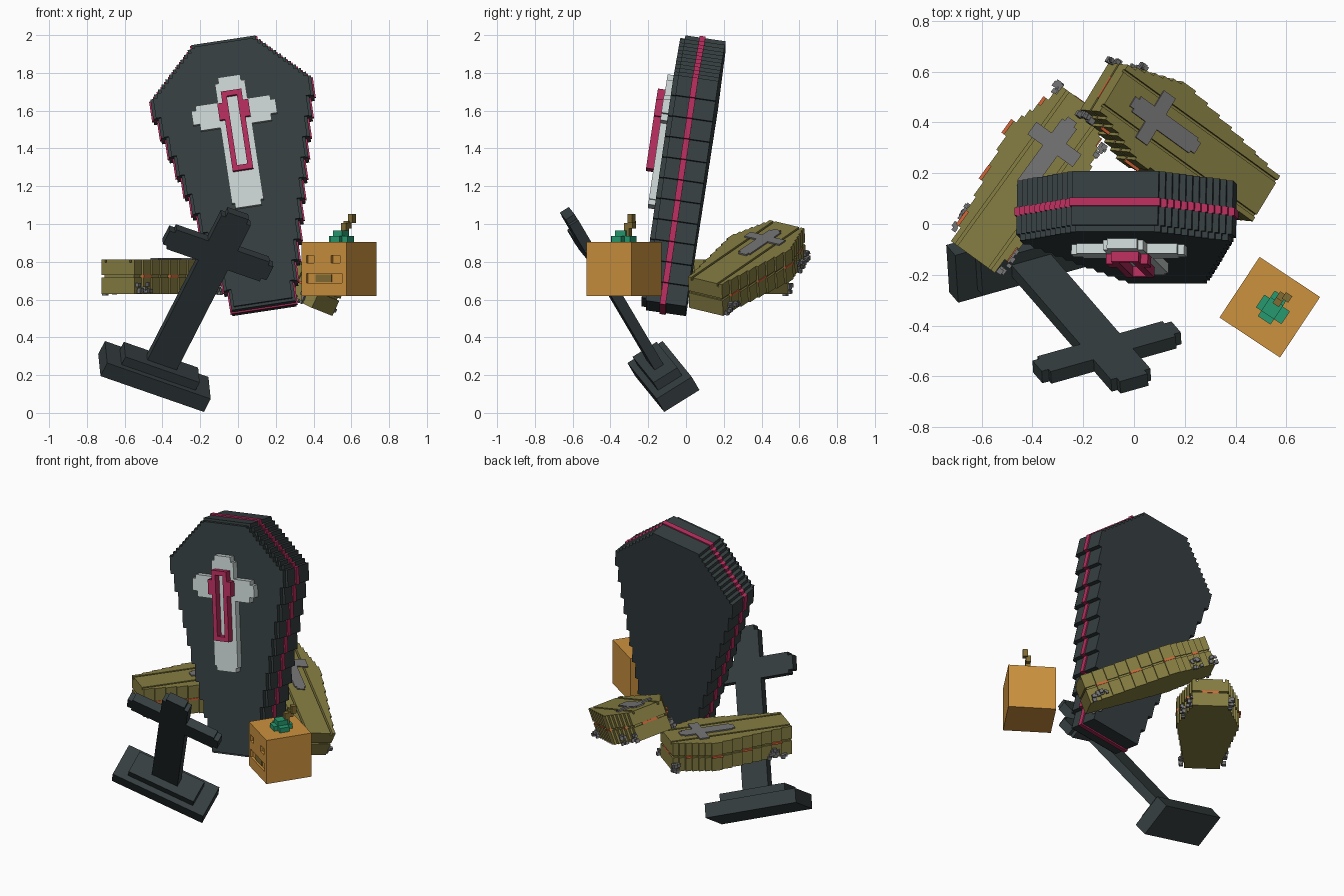
import bpy, bmesh, math, random
from mathutils import Vector, Matrix

if "Cube" in bpy.data.objects:
    bpy.data.objects.remove(bpy.data.objects["Cube"])

random.seed(4)


def material(name, r, g, b):
    lin = [((c / 255 + 0.055) / 1.055) ** 2.4 for c in (r, g, b)]
    m = bpy.data.materials.new(name)
    m.diffuse_color = (*lin, 1)
    m.use_nodes = True
    m.node_tree.nodes["Principled BSDF"].inputs["Base Color"].default_value = m.diffuse_color
    return m


DARK = material("charcoal", 53, 62, 64)
PINK = material("crimson", 180, 45, 92)
PALE = material("pale_grey", 202, 213, 211)
GREY = material("web_grey", 118, 118, 118)
OLIVE = material("olive_wood", 134, 125, 66)
RUST = material("rust_orange", 214, 102, 56)
ORANGE = material("pumpkin_orange", 204, 145, 62)
GREEN = material("leaf_green", 38, 154, 112)
STEM = material("stem_brown", 128, 108, 52)


def frame(origin, u, w):
    """Local x = width w, y = length u, z = outward normal."""
    u = Vector(u).normalized()
    w = Vector(w)
    w = (w - u * w.dot(u)).normalized()
    m = Matrix((w, u, w.cross(u))).transposed().to_4x4()
    m.translation = Vector(origin)
    return m


def finish(name, bm, mat, M):
    bmesh.ops.recalc_face_normals(bm, faces=bm.faces)
    me = bpy.data.meshes.new(name)
    bm.to_mesh(me)
    bm.free()
    me.materials.append(mat)
    ob = bpy.data.objects.new(name, me)
    ob.matrix_world = M
    bpy.context.collection.objects.link(ob)
    return ob


def prism(name, pts, z0, z1, mat, M):
    bm = bmesh.new()
    lo = [bm.verts.new((x, y, z0)) for x, y in pts]
    hi = [bm.verts.new((x, y, z1)) for x, y in pts]
    bm.faces.new(lo)
    bm.faces.new(hi)
    n = len(pts)
    for i in range(n):
        j = (i + 1) % n
        bm.faces.new((lo[i], lo[j], hi[j], hi[i]))
    return finish(name, bm, mat, M)


def boxes(name, items, mat, M):
    """Each item is (x0, x1, y0, y1, z0, z1)."""
    bm = bmesh.new()
    for x0, x1, y0, y1, z0, z1 in items:
        T = Matrix.Translation(((x0 + x1) / 2, (y0 + y1) / 2, (z0 + z1) / 2))
        S = Matrix.Diagonal((x1 - x0, y1 - y0, z1 - z0, 1))
        bmesh.ops.create_cube(bm, size=1, matrix=T @ S)
    return finish(name, bm, mat, M)


def outline(rows, grow=0.0):
    """Symmetric stepped outline from rows of (y0, y1, half width)."""
    right = []
    for i, (y0, y1, h) in enumerate(rows):
        a = y0 - grow if i == 0 else y0
        b = y1 + grow if i == len(rows) - 1 else y1
        right += [(h + grow, a), (h + grow, b)]
    return right + [(-x, y) for x, y in reversed(right)]


def coffin_rows(foot, shoulder, head, ys, length, n1, n2):
    rows = []
    for i in range(n1):
        rows.append((ys * i / n1, ys * (i + 1) / n1,
                     foot + (shoulder - foot) * i / (n1 - 1)))
    for i in range(n2):
        rows.append((ys + (length - ys) * i / n2, ys + (length - ys) * (i + 1) / n2,
                     shoulder + (head - shoulder) * (i + 1) / n2))
    return rows


# Large leaning coffin
R = Matrix.Rotation(math.radians(-8.6), 3, 'Y') @ Matrix.Rotation(math.radians(-8.4), 3, 'X')
big = frame((0.14, 0.0, 0.538), R @ Vector((0, 0, 1)), R @ Vector((1, 0, 0)))
rows = coffin_rows(0.172, 0.43, 0.172, 1.18, 1.435, 11, 11)
prism("large_coffin_body", outline(rows), 0, 0.108, DARK, big)
prism("large_coffin_trim", outline(rows, 0.008), 0.108, 0.14, PINK, big)
prism("large_coffin_lid", outline(rows), 0.14, 0.215, DARK, big)
prism("large_coffin_lid_panel", outline(rows, -0.015), 0.215, 0.24, DARK, big)

# Cross and raised frame on the lid
cross = [(0.527, 0.555, 0.07), (0.555, 0.965, 0.085), (0.965, 1.0, 0.19),
         (1.0, 1.075, 0.225), (1.075, 1.1, 0.2), (1.1, 1.2, 0.08), (1.2, 1.232, 0.06)]
prism("lid_cross", outline(cross), 0.24, 0.28, PALE, big)
ring = [(-0.055, 0.055, 0.72, 0.748, 0.28, 0.32), (-0.055, 0.055, 1.122, 1.15, 0.28, 0.32)]
for s in (-1, 1):
    for a, b, y0, y1 in ((0.027, 0.055, 0.748, 1.122), (0.055, 0.083, 1.0, 1.09)):
        ring.append((min(s * a, s * b), max(s * a, s * b), y0, y1, 0.28, 0.32))
boxes("lid_cross_frame", ring, PINK, big)

# Leaning grave cross
grave = frame((-0.46, -0.099, 0.158), (0.404, -0.465, 0.788), (0.912, 0.257, -0.317))
boxes("grave_base", [(-0.3, 0.3, 0, 0.088, -0.11, 0.11),
                     (-0.215, 0.215, 0.088, 0.14, -0.075, 0.075)], DARK, grave)
stone = [(0.14, 0.81, 0.085), (0.81, 0.83, 0.27), (0.83, 0.92, 0.3), (0.92, 0.94, 0.27),
         (0.94, 1.11, 0.085), (1.11, 1.14, 0.06)]
prism("grave_cross", outline(stone), -0.028, 0.028, DARK, grave)

# Carved pumpkin
C = 0.143
pump = frame((0.535, -0.328, 0.7625), (0, 0, 1), (0.834, -0.552, 0))
cube = boxes("pumpkin", [(-C, C, -C, C, -C, C)], ORANGE, pump)
holes = [(-0.113, -0.065, 0.03, 0.07, C - 0.015, C + 0.02),
         (0.045, 0.1, 0.03, 0.07, C - 0.015, C + 0.02),
         (-0.113, 0.113, -0.075, -0.025, C - 0.015, C + 0.02)]
cutter = boxes("pumpkin_cutter", holes, ORANGE, pump)
cutter.hide_render = True
cutter.hide_viewport = True
mod = cube.modifiers.new("carving", 'BOOLEAN')
mod.operation = 'DIFFERENCE'
mod.solver = 'EXACT'
mod.object = cutter
boxes("pumpkin_mouth_plate", [(-0.06, 0.04, -0.07, -0.03, C - 0.016, C - 0.009)], STEM, pump)
v = 0.03
boxes("pumpkin_leaves", [(-0.045, 0.075, C, C + v, -0.03, 0.03),
                         (-0.02, 0.04, C, C + v, -0.065, 0.055),
                         (-0.02, 0.04, C + v, C + 2 * v, -0.035, 0.03)], GREEN, pump)
boxes("pumpkin_stem", [(0.0, 0.03, C + v, C + 0.1, -0.05, -0.02),
                       (0.0, 0.03, C + 0.07, C + 0.11, -0.075, -0.045),
                       (0.02, 0.05, C + 0.1, C + 0.147, -0.085, -0.055)], STEM, pump)


# Small wooden coffins
def small_coffin(name, M, L):
    k = L / 0.78
    rows = coffin_rows(0.107, 0.185, 0.11, 0.55 * k, L, 8, 6)
    prism(name + "_body", outline(rows), 0, 0.088, OLIVE, M)
    prism(name + "_seam", outline(rows, -0.01), 0.088, 0.1, OLIVE, M)
    prism(name + "_lid", outline(rows), 0.1, 0.165, OLIVE, M)
    # top planks with grooves between them
    lim, gap, top = 0.075, 0.012, 0.182
    boxes(name + "_middle_plank", [(-lim, lim, 0, L, 0.165, top)], OLIVE, M)
    half = outline(rows)[:2 * len(rows)] + [(lim + gap, L), (lim + gap, 0)]
    for side, s in (("right", 1), ("left", -1)):
        prism(f"{name}_{side}_plank", [(s * x, y) for x, y in half], 0.165, top, OLIVE, M)
    # rusty fittings along the seam
    bits = []
    for i in (1, 4, 7, 11):
        y0, y1, h = rows[i]
        for s in (-1, 1):
            bits.append((s * h - 0.012, s * h + 0.002 * s + 0.002, y0, y1, 0.088, 0.1))
    bits.append((-0.05, 0.05, L - 0.02, L + 0.002, 0.088, 0.1))
    boxes(name + "_fittings", bits, RUST, M)
    # cross on the lid
    c = 0.57 * k
    rows_c = [(c - 0.22, c - 0.2, 0.025), (c - 0.2, c - 0.03, 0.036), (c - 0.03, c + 0.03, 0.11),
              (c + 0.03, c + 0.1, 0.036), (c + 0.1, c + 0.12, 0.022)]
    prism(name + "_cross", outline(rows_c), top, top + 0.008, GREY, M)
    # cobweb clumps on the lower edges
    webs = []
    for x, y in ((0.115, 0.07), (-0.115, 0.1), (0.15, L - 0.12), (-0.11, L - 0.02), (0.11, L - 0.01)):
        for _ in range(12):
            cx = x + math.copysign(random.uniform(-0.005, 0.025), x)
            cy = y + random.uniform(-0.055, 0.055) * (1 if y < 0.5 else 0.5)
            cz = random.uniform(0.0, 0.05)
            d = random.uniform(0.006, 0.012)
            webs.append((cx - d, cx + d, cy - d, cy + d, cz - d, cz + d))
    boxes(name + "_cobwebs", webs, GREY, M)


small_coffin("tilted_coffin", frame((0.445, 0.107, 0.535), (-0.749, 0.543, 0.373),
                                    (0.506, 0.836, -0.2)), 0.8)
small_coffin("flat_coffin", frame((-0.635, -0.13, 0.63), (0.588, 0.81, 0),
                                  (0.81, -0.588, 0)), 0.75)
